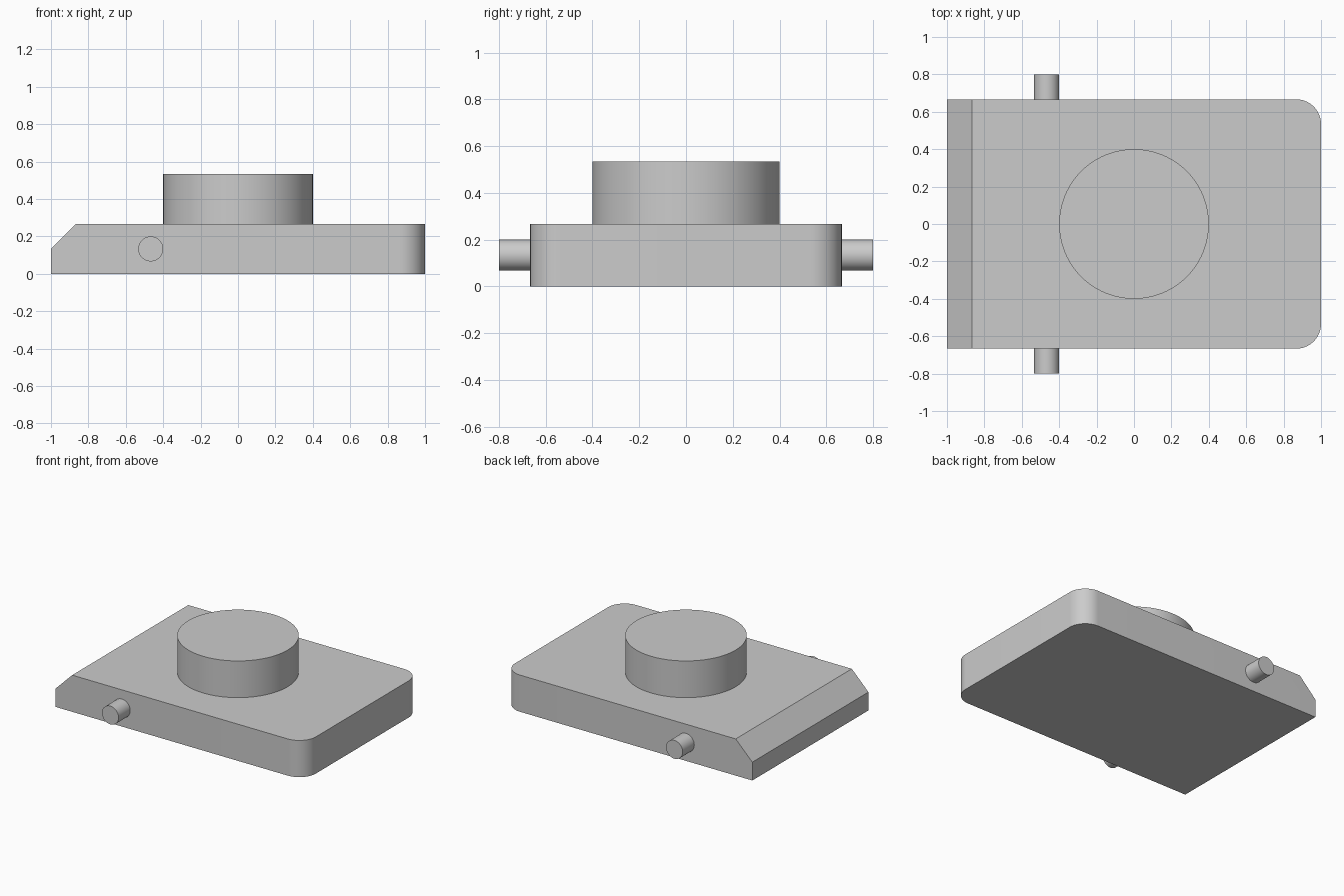
import bpy
import bmesh
import math

UNIT = 2 / 15
LENGTH, WIDTH, THICK = 15 * UNIT, 10 * UNIT, 2 * UNIT

if "Cube" in bpy.data.objects:
    bpy.data.objects.remove(bpy.data.objects["Cube"], do_unlink=True)

# One plain grey for the whole part
grey = bpy.data.materials.new("light_grey")
grey.use_nodes = True
grey.diffuse_color = (0.6, 0.6, 0.6, 1)
bsdf = next(n for n in grey.node_tree.nodes if n.type == 'BSDF_PRINCIPLED')
bsdf.inputs["Base Color"].default_value = grey.diffuse_color


def finish(obj, name):
    obj.name = obj.data.name = name
    obj.data.materials.append(grey)
    bpy.ops.object.select_all(action='DESELECT')
    obj.select_set(True)
    bpy.context.view_layer.objects.active = obj
    bpy.ops.object.shade_smooth_by_angle(angle=math.radians(30))


def cylinder(name, radius, depth, location, rotation=(0, 0, 0), sides=96):
    bpy.ops.mesh.primitive_cylinder_add(vertices=sides, radius=radius, depth=depth,
                                        location=location, rotation=rotation)
    finish(bpy.context.object, name)


def bevel_where(bm, test, size, segments):
    edges = [e for e in bm.edges if all(test(v.co) for v in e.verts)]
    bmesh.ops.bevel(bm, geom=edges, offset=size, offset_type='OFFSET',
                    segments=segments, profile=0.5, affect='EDGES')


# Base plate: rounded corners at +x, chamfered top edge at -x
bm = bmesh.new()
bmesh.ops.create_cube(bm, size=1)
for v in bm.verts:
    v.co = (v.co.x * LENGTH, v.co.y * WIDTH, (v.co.z + 0.5) * THICK)
for side in (-1, 1):
    bevel_where(bm, lambda c: c.x > 0.99 and c.y * side > WIDTH * 0.49, UNIT, 16)
bevel_where(bm, lambda c: c.x < -0.99 and c.z > THICK * 0.9, UNIT, 1)
mesh = bpy.data.meshes.new("base_plate")
bm.to_mesh(mesh)
bm.free()
plate = bpy.data.objects.new("base_plate", mesh)
bpy.context.collection.objects.link(plate)
finish(plate, "base_plate")

# Round boss on top
cylinder("round_boss", 3 * UNIT, 2 * UNIT, (0, 0, THICK + UNIT))

# Side pins, one on each long side
for name, side in (("front_pin", -1), ("back_pin", 1)):
    cylinder(name, UNIT / 2, UNIT, (-3.5 * UNIT, side * (WIDTH + UNIT) / 2, UNIT),
             (math.pi / 2, 0, 0), 64)
